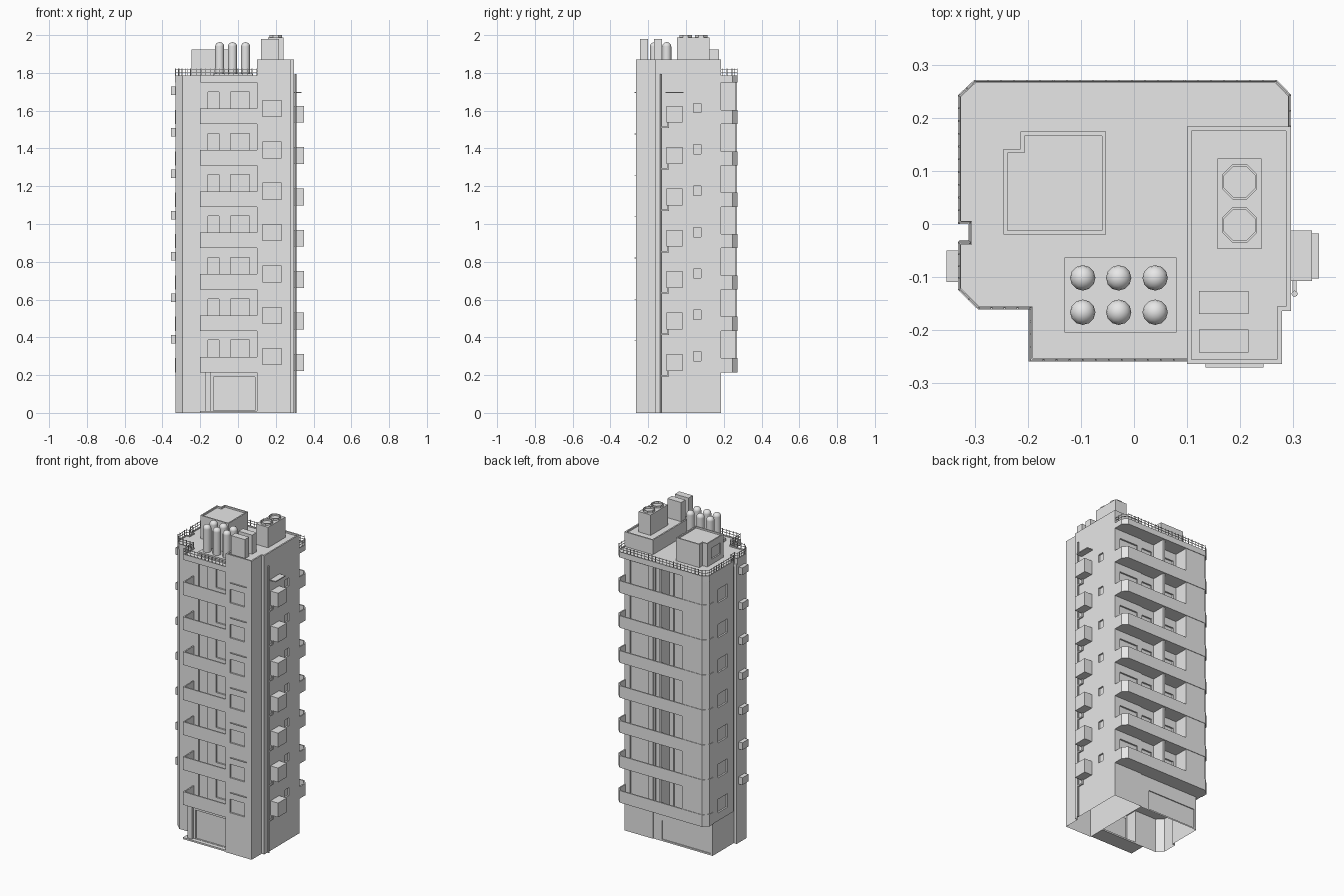
import bpy, bmesh, math
from mathutils import Vector, Matrix

cube = bpy.data.objects.get("Cube")
if cube:
    bpy.data.objects.remove(cube, do_unlink=True)

concrete = bpy.data.materials.new("light grey concrete")
concrete.use_nodes = True
concrete.diffuse_color = (0.8, 0.8, 0.8, 1)
concrete.node_tree.nodes["Principled BSDF"].inputs["Base Color"].default_value = (0.8, 0.8, 0.8, 1)

PITCH, BASE, ROOF = 0.219, 0.215, 1.785
FLOORS = [BASE + PITCH * i for i in range(7)]


def prism(bm, pts, z0, z1):
    face = bm.faces.new([bm.verts.new((x, y, z0)) for x, y in pts])
    new = bmesh.ops.extrude_face_region(bm, geom=[face], use_keep_orig=True)["geom"]
    for v in new:
        if isinstance(v, bmesh.types.BMVert):
            v.co.z = z1


def box(bm, x0, x1, y0, y1, z0, z1):
    prism(bm, [(x0, y0), (x1, y0), (x1, y1), (x0, y1)], z0, z1)


def inset(path, d, closed):
    """Offset a counter-clockwise path to its inner side with mitred corners."""
    n, out = len(path), []
    for i in range(n):
        p = Vector(path[i])
        before = path[i - 1] if closed or i else None
        after = path[(i + 1) % n] if closed or i < n - 1 else None
        dirs = []
        if before:
            dirs.append((p - Vector(before)).normalized())
        if after:
            dirs.append((Vector(after) - p).normalized())
        normals = [Vector((-t.y, t.x)) for t in dirs]
        m = sum(normals, Vector((0, 0))).normalized()
        out.append(tuple(p + m * d / m.dot(normals[0])))
    return out


def band(bm, path, width, z0, z1, closed=False):
    inner = inset(path, width, closed)
    outer = list(path)
    if closed:
        outer.append(outer[0])
        inner.append(inner[0])
    prism(bm, outer + inner[::-1], z0, z1)


def rod(bm, x, y, z0, z1, r, sides=10, r2=None):
    bmesh.ops.create_cone(bm, cap_ends=True, segments=sides, radius1=r, radius2=r2 or r,
                          depth=z1 - z0, matrix=Matrix.Translation((x, y, (z0 + z1) / 2)))


def finish(bm, name, cutter=None, open_base=False):
    bmesh.ops.recalc_face_normals(bm, faces=bm.faces)
    mesh = bpy.data.meshes.new(name)
    bm.to_mesh(mesh)
    bm.free()
    ob = bpy.data.objects.new(name, mesh)
    bpy.context.collection.objects.link(ob)
    if cutter:
        mod = ob.modifiers.new("openings", 'BOOLEAN')
        mod.operation, mod.solver, mod.object = 'DIFFERENCE', 'EXACT', cutter
        graph = bpy.context.evaluated_depsgraph_get()
        cut = bpy.data.meshes.new_from_object(ob.evaluated_get(graph))
        ob.modifiers.clear()
        ob.data = cut
        bpy.data.objects.remove(cutter, do_unlink=True)
    if open_base:
        bm = bmesh.new()
        bm.from_mesh(ob.data)
        low = [f for f in bm.faces if all(v.co.z < 0.001 for v in f.verts)]
        bmesh.ops.delete(bm, geom=low, context='FACES')
        bm.to_mesh(ob.data)
        bm.free()
    ob.data.materials.clear()
    ob.data.materials.append(concrete)
    return ob


# Stair core with front and side windows
cuts = bmesh.new()
for z in FLOORS:
    box(cuts, 0.13, 0.23, -0.30, -0.255, z + 0.04, z + 0.125)
    box(cuts, 0.287, 0.32, 0.04, 0.08, z + 0.06, z + 0.11)
    box(cuts, 0.13, 0.26, 0.175, 0.2, z + 0.02, z + 0.17)
cutter = finish(cuts, "core_cutter")
cutter.hide_render = True
core_plan = [(0.10, -0.265), (0.28, -0.265), (0.28, -0.165), (0.297, -0.165),
             (0.297, 0.185), (0.10, 0.185)]
bm = bmesh.new()
prism(bm, core_plan, 0, 1.86)
finish(bm, "stair_core", cutter, open_base=True)
bm = bmesh.new()
band(bm, core_plan, 0.009, 1.86, 1.87, closed=True)
finish(bm, "core_roof_rim")

# Apartment block with side windows, doors and balcony windows
cuts = bmesh.new()
for z in FLOORS:
    box(cuts, -0.35, -0.32, 0.06, 0.157, z + 0.05, z + 0.135)
    box(cuts, -0.16, -0.10, -0.2, -0.15, z + 0.015, z + 0.17)
    box(cuts, -0.04, 0.06, -0.2, -0.15, z + 0.05, z + 0.17)
    box(cuts, -0.14, -0.04, 0.17, 0.2, z + 0.02, z + 0.17)
    box(cuts, 0.02, 0.09, 0.17, 0.2, z + 0.02, z + 0.17)
cutter = finish(cuts, "block_cutter")
cutter.hide_render = True
bm = bmesh.new()
prism(bm, [(-0.295, -0.16), (0.10, -0.16), (0.10, 0.18), (-0.16, 0.18), (-0.16, 0.27),
           (-0.30, 0.27), (-0.33, 0.24), (-0.33, 0), (-0.31, 0), (-0.31, -0.03),
           (-0.33, -0.03), (-0.33, -0.125)], BASE, 1.75)
finish(bm, "apartment_block", cutter)

# Ground floor with a shallow panel at the back
cuts = bmesh.new()
box(cuts, -0.295, 0.04, 0.174, 0.2, 0.01, 0.13)
box(cuts, -0.13, 0.09, -0.25, -0.227, 0.012, 0.19)
cutter = finish(cuts, "ground_cutter")
cutter.hide_render = True
bm = bmesh.new()
prism(bm, [(-0.295, -0.16), (-0.145, -0.16), (-0.145, -0.235), (0.10, -0.235), (0.10, 0.18),
           (-0.31, 0.18), (-0.31, -0.03), (-0.33, -0.03), (-0.33, -0.125)], 0, BASE)
finish(bm, "ground_floor", cutter, open_base=True)
bm = bmesh.new()
box(bm, -0.20, 0.10, -0.26, -0.16, 0, 0.01)
box(bm, -0.175, -0.145, -0.25, -0.20, 0.01, BASE)
finish(bm, "entrance_step_and_post")

# Balconies, front and back
front_edge = [(-0.20, -0.16), (-0.20, -0.26), (0.10, -0.26)]
back_edge = [(0.297, 0.18), (0.297, 0.245), (0.27, 0.273), (-0.302, 0.273),
             (-0.333, 0.242), (-0.333, 0.20)]
bm = bmesh.new()
for z in FLOORS:
    box(bm, -0.195, 0.10, -0.255, -0.16, z, z + 0.015)
    prism(bm, [(-0.16, 0.18), (0.295, 0.18), (0.295, 0.244), (0.268, 0.27), (-0.16, 0.27)],
          z, z + 0.015)
    band(bm, front_edge, 0.008, z, z + 0.082)
    band(bm, back_edge, 0.008, z, z + 0.075)
finish(bm, "balconies")
bm = bmesh.new()
box(bm, -0.01, 0.005, 0.18, 0.262, BASE, 1.75)
finish(bm, "balcony_divider")

# Main roof slab with a low kerb
edge = [(0.297, 0.185), (0.297, 0.245), (0.27, 0.273), (-0.302, 0.273), (-0.333, 0.244),
        (-0.333, 0), (-0.313, 0), (-0.313, -0.033), (-0.333, -0.033), (-0.333, -0.125),
        (-0.295, -0.162), (-0.198, -0.162), (-0.198, -0.26), (0.10, -0.26)]
bm = bmesh.new()
prism(bm, edge + [(0.10, 0.185)], 1.75, 1.778)
band(bm, edge, 0.006, 1.778, ROOF)
finish(bm, "roof_slab")

# Roof railing
bm = bmesh.new()
rail = inset(edge, 0.002, False)
for z in (1.80, 1.815):
    band(bm, rail, 0.0025, z, z + 0.0025)
for a, b in zip(rail, rail[1:]):
    a, b = Vector(a), Vector(b)
    count = max(1, round((b - a).length / 0.025))
    for i in range(count):
        p = a.lerp(b, i / count)
        box(bm, p.x - 0.0015, p.x + 0.0015, p.y - 0.0015, p.y + 0.0015, ROOF, 1.822)
finish(bm, "roof_railing")

# Roof hut with side window
cuts = bmesh.new()
box(cuts, -0.26, -0.239, 0.01, 0.10, 1.81, 1.88)
cutter = finish(cuts, "hut_cutter")
cutter.hide_render = True
hut = [(-0.247, -0.02), (-0.053, -0.02), (-0.053, 0.175), (-0.215, 0.175),
       (-0.215, 0.142), (-0.247, 0.142)]
bm = bmesh.new()
prism(bm, hut, 1.775, 1.913)
finish(bm, "roof_hut", cutter)
bm = bmesh.new()
band(bm, hut, 0.008, 1.913, 1.923, closed=True)
finish(bm, "hut_roof_rim")

# Water tanks on a plinth
bm = bmesh.new()
box(bm, -0.132, 0.08, -0.205, -0.063, 1.775, 1.797)
finish(bm, "tank_plinth")
bm = bmesh.new()
for x in (-0.097, -0.029, 0.040):
    for y in (-0.102, -0.167):
        rod(bm, x, y, 1.797, 1.94, 0.024, 12)
        dome = Matrix.Translation((x, y, 1.94)) @ Matrix.Diagonal((1, 1, 0.95, 1))
        bmesh.ops.create_uvsphere(bm, u_segments=12, v_segments=8, radius=0.024, matrix=dome)
tanks = finish(bm, "water_tanks")
bpy.context.view_layer.objects.active = tanks
tanks.select_set(True)
bpy.ops.object.shade_smooth_by_angle(angle=math.radians(40))
tanks.select_set(False)

# Plant boxes and fans on the core roof
bm = bmesh.new()
box(bm, 0.158, 0.241, -0.047, 0.124, 1.86, 1.988)
for y in (-0.17, -0.243):
    box(bm, 0.123, 0.217, y, y + 0.043, 1.86, 1.98)
finish(bm, "plant_boxes")
bm = bmesh.new()
for y in (-0.002, 0.080):
    ring = [(0.2 + 0.036 * math.cos(math.tau * (i + 0.5) / 8),
             y + 0.036 * math.sin(math.tau * (i + 0.5) / 8)) for i in range(8)]
    band(bm, ring, 0.004, 1.988, 2.0, closed=True)
finish(bm, "fan_rings")

# Air conditioners, hoods, ledges and drain pipe
bm = bmesh.new()
for z in FLOORS:
    box(bm, 0.295, 0.35, -0.103, -0.018, z + 0.008, z + 0.097)
    box(bm, -0.355, -0.328, -0.11, -0.05, z + 0.153, z + 0.198)
finish(bm, "air_conditioners")
bm = bmesh.new()
box(bm, 0.295, 0.337, -0.108, -0.012, 1.693, 1.699)
for z in FLOORS:
    box(bm, 0.135, 0.245, -0.272, -0.262, z + 0.165, z + 0.169)
finish(bm, "window_hoods")
bm = bmesh.new()
rod(bm, 0.304, -0.132, 0, 1.795, 0.006, 8)
for z in FLOORS:
    box(bm, 0.30, 0.308, -0.132, -0.09, z - 0.022, z - 0.014)
    box(bm, 0.30, 0.308, -0.098, -0.09, z - 0.022, z + 0.01)
finish(bm, "drain_pipe")
